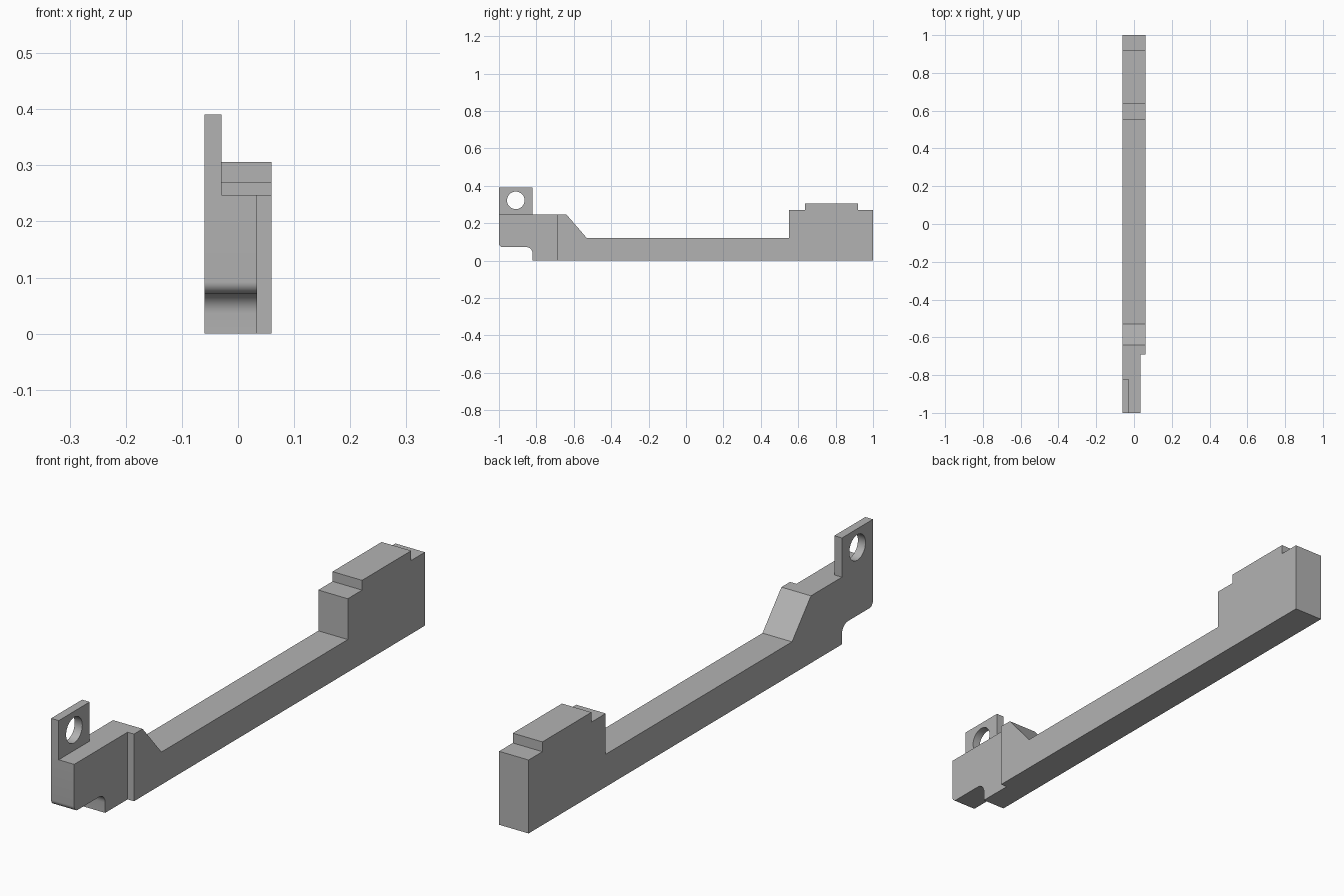
import bpy
import bmesh
from math import cos, sin, pi, radians

if "Cube" in bpy.data.objects:
    bpy.data.objects.remove(bpy.data.objects["Cube"], do_unlink=True)

GREY = (0.45, 0.45, 0.45, 1.0)
grey = bpy.data.materials.new("plain grey")
grey.use_nodes = True
grey.diffuse_color = GREY
grey.node_tree.nodes["Principled BSDF"].inputs["Base Color"].default_value = GREY


def arc(y, z, radius, start, end, steps=8):
    """Points on an arc in the side plane, angles in degrees."""
    angles = [radians(start + (end - start) * i / steps) for i in range(steps + 1)]
    return [(y + radius * cos(a), z + radius * sin(a)) for a in angles]


def prism(name, profile, x0, x1):
    """Extrude a side (y, z) profile across the width."""
    bm = bmesh.new()
    face = bm.faces.new([bm.verts.new((x0, y, z)) for y, z in profile])
    moved = bmesh.ops.extrude_face_region(bm, geom=[face])["geom"]
    verts = [v for v in moved if isinstance(v, bmesh.types.BMVert)]
    bmesh.ops.translate(bm, verts=verts, vec=(x1 - x0, 0, 0))
    bmesh.ops.recalc_face_normals(bm, faces=bm.faces)
    mesh = bpy.data.meshes.new(name)
    bm.to_mesh(mesh)
    bm.free()
    mesh.materials.append(grey)
    obj = bpy.data.objects.new(name, mesh)
    bpy.context.collection.objects.link(obj)
    return obj


def activate(obj):
    bpy.ops.object.select_all(action='DESELECT')
    obj.select_set(True)
    bpy.context.view_layer.objects.active = obj


def cut(obj, cutter):
    """Subtract the cutter and discard it."""
    cutter.hide_render = True
    mod = obj.modifiers.new("cut", 'BOOLEAN')
    mod.operation = 'DIFFERENCE'
    mod.solver = 'EXACT'
    mod.object = cutter
    activate(obj)
    bpy.ops.object.modifier_apply(modifier=mod.name)
    bpy.data.objects.remove(cutter, do_unlink=True)


def rectangle(y0, y1, z0, z1):
    return [(y0, z0), (y1, z0), (y1, z1), (y0, z1)]


HALF = 0.06   # half the width
DECK = 0.247  # top of the front block

# Bar with a raised front block, sloped shoulder and stepped rear block
profile = (
    arc(-0.98, 0.092, 0.02, 180, 270)      # rounded nose corner
    + arc(-0.855, 0.037, 0.035, 90, 0)     # fillet under the nose
    + [(-0.82, 0), (1, 0), (1, 0.27), (0.92, 0.27), (0.92, 0.306),
       (0.635, 0.306), (0.635, 0.27), (0.552, 0.27), (0.552, 0.12),
       (-0.53, 0.12), (-0.64, DECK), (-1, DECK)]
)
bar = prism("bar", profile, -HALF, HALF)

# Shallow relief on the left of the front block
cut(bar, prism("relief_cutter", rectangle(-1.1, -0.69, -0.1, 0.4), 0.034, 0.2))

# Upright mounting lug with a round hole
lug = prism("mounting_lug", rectangle(-1, -0.82, DECK, 0.391), -HALF, -0.029)
hole = arc(-0.91, 0.322, 0.047, 0, 360, 40)[:-1]
cut(lug, prism("hole_cutter", hole, -0.2, 0.2))

for obj in (bar, lug):
    activate(obj)
    bpy.ops.object.shade_smooth_by_angle(angle=radians(30))
